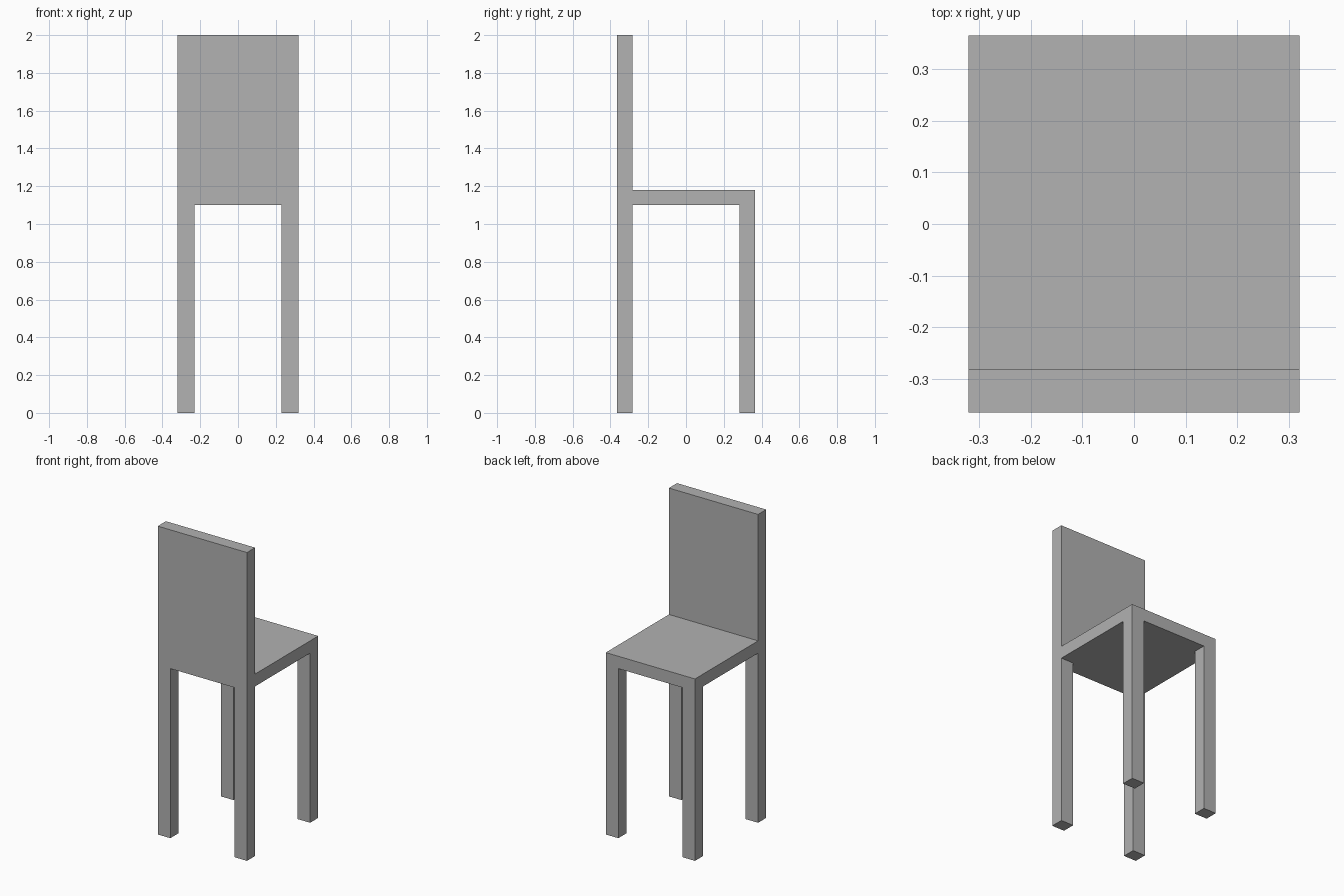
import bpy
import bmesh
from mathutils import Matrix, Vector

cube = bpy.data.objects.get("Cube")
if cube:
    bpy.data.objects.remove(cube, do_unlink=True)

HALF_X, HALF_Y = 0.32, 0.365
LEG_X, LEG_Y = 0.23, 0.282        # inner faces of legs and backrest
SEAT_BOTTOM, SEAT_TOP, HEIGHT = 1.10, 1.18, 2.0

grey = bpy.data.materials.new("grey")
grey.use_nodes = True
colour = (0.445, 0.445, 0.445, 1)
grey.diffuse_color = colour
grey.node_tree.nodes["Principled BSDF"].inputs["Base Color"].default_value = colour


def pull(bm, faces, distance):
    """Extrude a group of faces vertically."""
    result = bmesh.ops.extrude_face_region(bm, geom=faces)
    verts = [g for g in result["geom"] if isinstance(g, bmesh.types.BMVert)]
    bmesh.ops.translate(bm, verts=verts, vec=(0, 0, distance))
    left_over = [f for f in faces if f.is_valid]
    if left_over:
        bmesh.ops.delete(bm, geom=left_over, context='FACES_ONLY')


# Seat slab, cut along the lines of the legs and the backrest
bm = bmesh.new()
size = Vector((2 * HALF_X, 2 * HALF_Y, SEAT_TOP - SEAT_BOTTOM))
centre = Matrix.Translation((0, 0, (SEAT_TOP + SEAT_BOTTOM) / 2))
bmesh.ops.create_cube(bm, size=1, matrix=centre @ Matrix.Diagonal(size).to_4x4())
for cut in (Vector((LEG_X, 0, 0)), Vector((0, LEG_Y, 0))):
    for side in (-1, 1):
        bmesh.ops.bisect_plane(bm, geom=bm.verts[:] + bm.edges[:] + bm.faces[:],
                               plane_co=cut * side, plane_no=cut)

# Legs drop from the four corner cells, the backrest rises from one edge strip
bm.normal_update()
corners, strip = [], []
for f in bm.faces:
    c = f.calc_center_median()
    if f.normal.z < -0.5 and abs(c.x) > LEG_X and abs(c.y) > LEG_Y:
        corners.append(f)
    elif f.normal.z > 0.5 and c.y < -LEG_Y:
        strip.append(f)
pull(bm, corners, -SEAT_BOTTOM)
pull(bm, strip, HEIGHT - SEAT_TOP)

# Merge coplanar cells into clean flat faces
bmesh.ops.dissolve_limit(bm, angle_limit=0.01, verts=bm.verts[:], edges=bm.edges[:])
bmesh.ops.recalc_face_normals(bm, faces=bm.faces[:])

mesh = bpy.data.meshes.new("chair")
bm.to_mesh(mesh)
bm.free()
mesh.materials.append(grey)
bpy.context.collection.objects.link(bpy.data.objects.new("chair", mesh))
